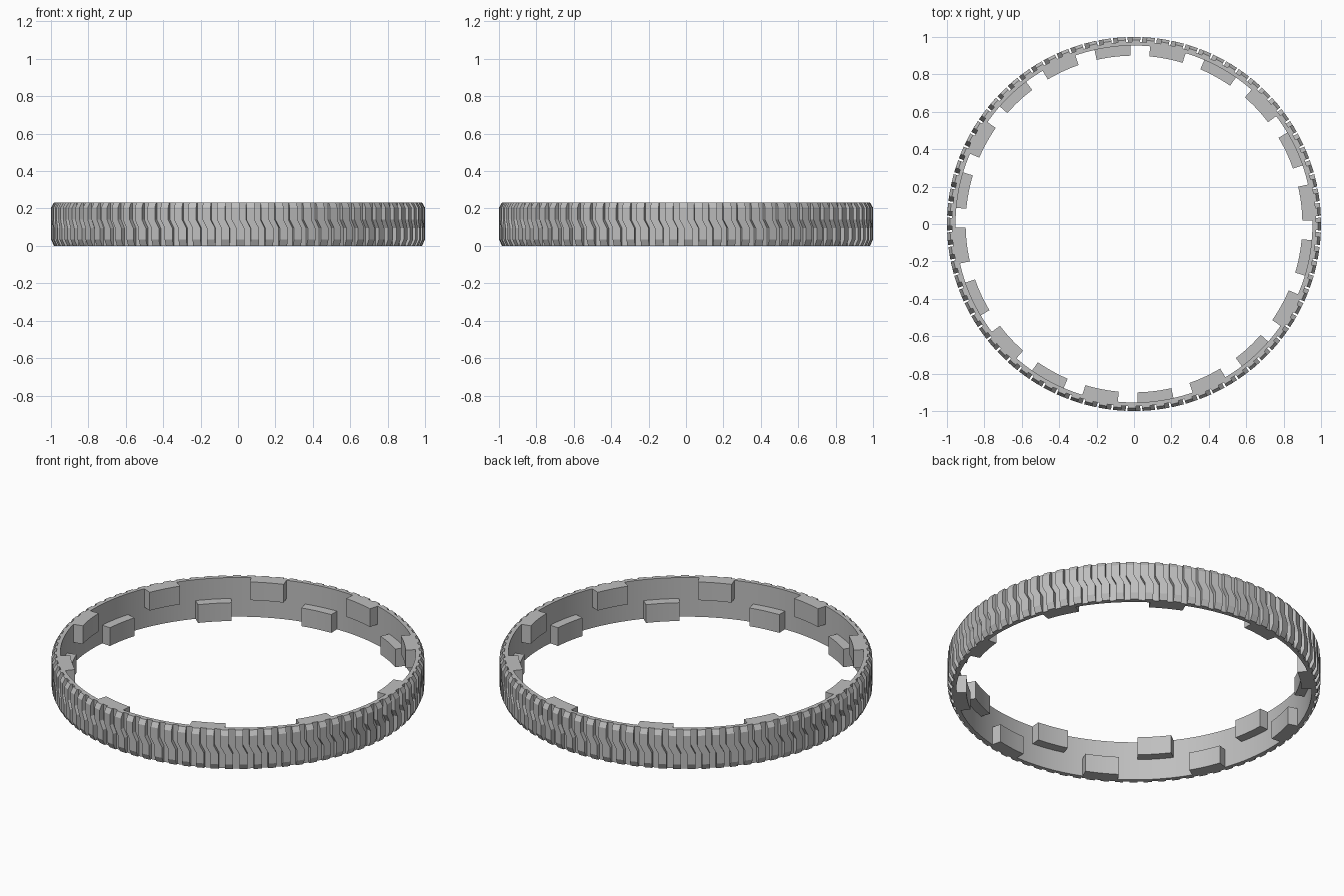
import bpy
import bmesh
from math import cos, sin, pi, radians

if "Cube" in bpy.data.objects:
    bpy.data.objects.remove(bpy.data.objects["Cube"], do_unlink=True)

HEIGHT = 0.232
INNER, OUTER = 0.954, 0.974
LUGS = 80
BLOCKS = 20

grey = bpy.data.materials.new("mid_grey")
grey.use_nodes = True
grey.diffuse_color = (0.52, 0.52, 0.52, 1)
grey.node_tree.nodes["Principled BSDF"].inputs["Base Color"].default_value = (0.52, 0.52, 0.52, 1)


def polar(r, a, z):
    return (r * cos(a), r * sin(a), z)


def loft(bm, sections, closed=False):
    """Skin a row of equal-sized point loops; cap the ends unless closed."""
    loops = [[bm.verts.new(p) for p in s] for s in sections]
    n = len(loops[0])
    pairs = list(zip(loops, loops[1:]))
    if closed:
        pairs.append((loops[-1], loops[0]))
    else:
        bm.faces.new(loops[0])
        bm.faces.new(loops[-1])
    for a, b in pairs:
        for i in range(n):
            j = (i + 1) % n
            bm.faces.new((a[i], a[j], b[j], b[i]))


def finish(bm, name, smooth=False):
    bmesh.ops.recalc_face_normals(bm, faces=bm.faces)
    mesh = bpy.data.meshes.new(name)
    bm.to_mesh(mesh)
    bm.free()
    mesh.materials.append(grey)
    obj = bpy.data.objects.new(name, mesh)
    bpy.context.collection.objects.link(obj)
    if smooth:
        bpy.ops.object.select_all(action="DESELECT")
        obj.select_set(True)
        bpy.context.view_layer.objects.active = obj
        bpy.ops.object.shade_smooth_by_angle(angle=radians(30))


def arc_section(a, r0, r1, z0, z1):
    return [polar(r0, a, z0), polar(r1, a, z0), polar(r1, a, z1), polar(r0, a, z1)]


# Thin band
bm = bmesh.new()
steps = 160
loft(bm, [arc_section(2 * pi * i / steps, INNER, OUTER, 0, HEIGHT) for i in range(steps)], closed=True)
finish(bm, "band", smooth=True)

# Tread lugs: chamfered at both ends, with a sideways jog halfway up
rows = [  # height, outer radius, sideways shift
    (0.0, 0.984, 0.012),
    (0.034, 1.0, 0.012),
    (0.095, 1.0, 0.012),
    (0.14, 1.0, -0.012),
    (0.204, 1.0, -0.012),
    (HEIGHT, 0.984, -0.012),
]
half = 0.022
bm = bmesh.new()
for k in range(LUGS):
    mid = 2 * pi * k / LUGS
    loft(bm, [[polar(OUTER - 0.01, mid + s - half, z), polar(r, mid + s - half, z),
               polar(r, mid + s + half, z), polar(OUTER - 0.01, mid + s + half, z)]
              for z, r, s in rows])
finish(bm, "tread_lugs")

# Inner guide blocks, alternating between the top and bottom edge
bm = bmesh.new()
block_height = 0.108
for k in range(BLOCKS):
    mid = radians(7) + 2 * pi * k / BLOCKS
    z0 = HEIGHT - block_height if k % 2 == 0 else 0
    loft(bm, [arc_section(mid + radians(5.8) * t / 3, 0.9, INNER + 0.006, z0, z0 + block_height)
              for t in range(-3, 4)])
finish(bm, "guide_blocks", smooth=True)
